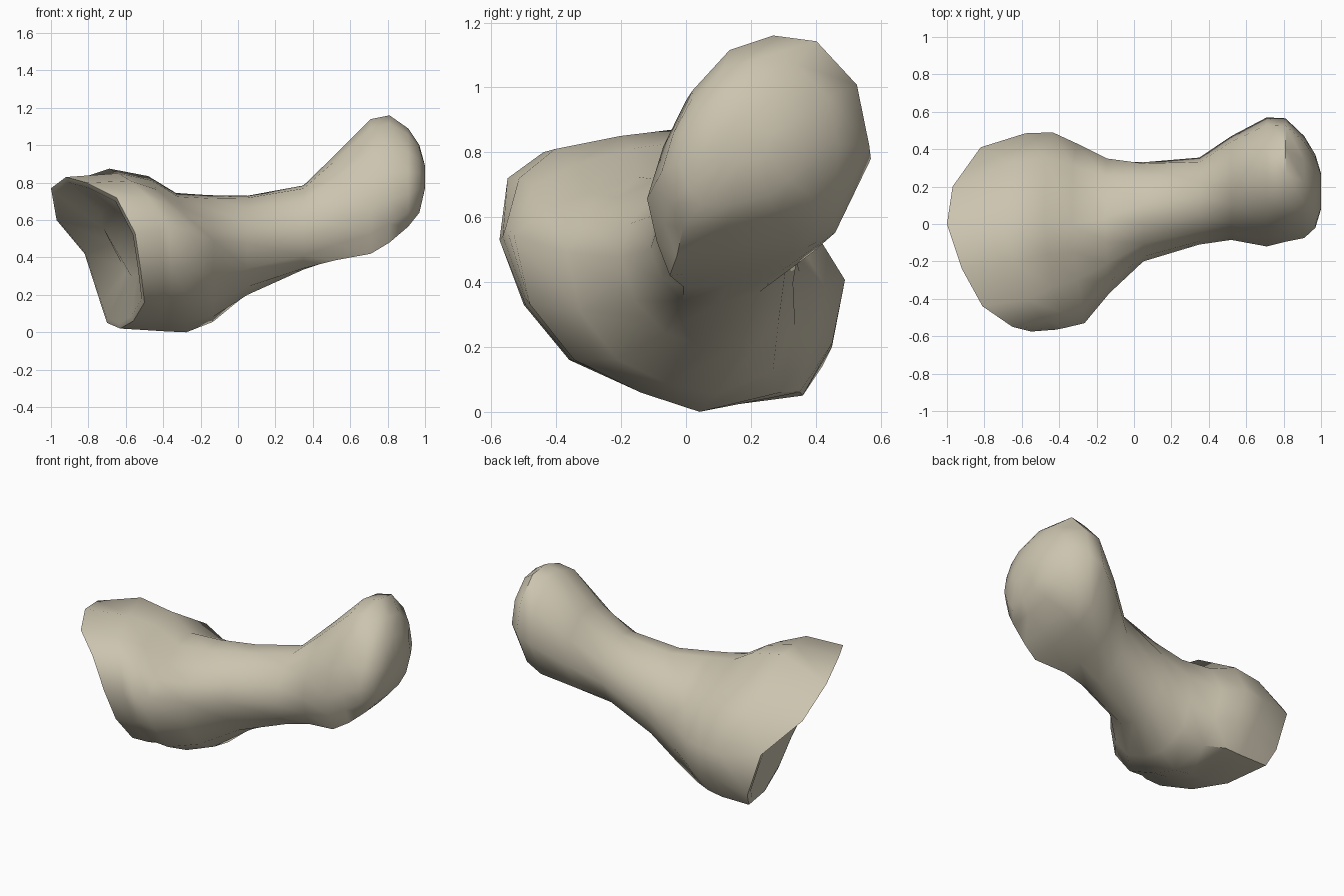
import bpy, bmesh
from math import sin, cos, radians
from mathutils import Vector

cube = bpy.data.objects.get("Cube")
if cube:
    bpy.data.objects.remove(cube, do_unlink=True)

bone = bpy.data.materials.new("aged bone")
bone.use_nodes = True
colour = (0.6, 0.55, 0.43, 1)
bone.diffuse_color = colour
bone.node_tree.nodes["Principled BSDF"].inputs["Base Color"].default_value = colour

# Rim of the hollow, flared end, running from the top over the front and round
rim = [Vector(p) for p in (
    (-1, 0, .77), (-.92, -.24, .83), (-.81, -.44, .8), (-.65, -.55, .72),
    (-.55, -.575, .53), (-.52, -.5, .33), (-.5, -.36, .16), (-.56, -.14, .06),
    (-.63, .1, .02), (-.7, .36, .05), (-.73, .42, .14), (-.82, .41, .42),
    (-.97, .2, .6))]
# Collar behind the rim, in the same order (y, z)
collar = [(0, .875), (-.2, .85), (-.4, .81), (-.51, .72), (-.56, .54), (-.49, .33),
          (-.35, .16), (-.14, .07), (.06, .01), (.36, .05), (.45, .2), (.485, .39),
          (.33, .62)]
# Neck of the flare, with a ridge along its front
neck = [(0, .74), (-.15, .72), (-.3, .67), (-.44, .62), (-.54, .54), (-.49, .33),
        (-.35, .16), (-.14, .06), (.05, 0), (.31, .06), (.41, .2), (.45, .38), (.33, .58)]
# Profile of the rounded knuckle
knuckle = [(.26, 1.15), (.12, 1.1), (0, .96), (-.07, .81), (-.12, .64),
           (-.09, .5), (-.05, .39), (.12, .41), (.33, .46), (.46, .53),
           (.57, .77), (.53, .98), (.4, 1.13)]
count = len(rim)


def unit(points):
    """Stretch a profile to fill the unit square."""
    ys, zs = zip(*points)
    return [((y - min(ys)) / (max(ys) - min(ys)), (z - min(zs)) / (max(zs) - min(zs)))
            for y, z in points]


collar_unit = unit(collar)
neck_unit = unit(neck)
knuckle_unit = unit(knuckle)
round_unit = unit([(cos(radians(80 + 360 * i / count)), sin(radians(80 + 360 * i / count)))
                   for i in range(count)])
mean_x = sum(p.x for p in rim) / count


def section(x, tilt, first, second, mix, y0, y1, z0, z1):
    """Ring fitted to a box, blended between two profiles."""
    blend = unit([(r[0] + (s[0] - r[0]) * mix, r[1] + (s[1] - r[1]) * mix)
                  for r, s in zip(first, second)])
    return [Vector((x + tilt * (p.x - mean_x), y0 + u * (y1 - y0), z0 + v * (z1 - z0)))
            for p, (u, v) in zip(rim, blend)]


# Hollow end: sunken floor, inner lip, outer rim
centre = sum(rim, Vector()) / count
floor = [centre + (p - centre) * .45 + Vector((.11, .05, .06)) for p in rim]
lip = [centre + (p - centre) * .93 for p in rim]
rings = [floor, lip, rim]

# Flare, shaft and knuckle
rings += [section(*s) for s in (
    (-.52, .6, collar_unit, neck_unit, 0, -.565, .485, .01, .875),
    (-.41, .25, collar_unit, neck_unit, .6, -.555, .49, .005, .835),
    (-.29, .15, collar_unit, neck_unit, 1, -.53, .43, 0, .745),
    (-.14, .05, round_unit, neck_unit, .75, -.37, .35, .055, .733),
    (.05, 0, round_unit, neck_unit, .4, -.2, .33, .2, .73),
    (.35, 0, round_unit, knuckle_unit, .4, -.11, .355, .335, .785),
    (.52, 0, round_unit, knuckle_unit, .8, -.085, .47, .385, .95),
    (.71, 0, round_unit, knuckle_unit, 1, -.12, .57, .42, 1.14),
    (.81, 0, round_unit, knuckle_unit, 1, -.095, .565, .48, 1.16),
    (.91, 0, round_unit, knuckle_unit, .9, -.075, .47, .565, 1.09),
    (.97, 0, round_unit, knuckle_unit, .6, -.02, .37, .64, 1),
    (1, 0, round_unit, knuckle_unit, .5, .08, .27, .77, .89))]

bm = bmesh.new()
loops = [[bm.verts.new(p) for p in ring] for ring in rings]
for a, b in zip(loops, loops[1:]):
    for i in range(count):
        j = (i + 1) % count
        bm.faces.new((a[i], a[j], b[j], b[i]))
bm.faces.new(loops[0])
bm.faces.new(loops[-1])
bmesh.ops.recalc_face_normals(bm, faces=bm.faces)
mesh = bpy.data.meshes.new("bone_body")
bm.to_mesh(mesh)
bm.free()
mesh.materials.append(bone)
body = bpy.data.objects.new("bone_body", mesh)
bpy.context.collection.objects.link(body)

# Smooth skin with a crisp rim
bpy.ops.object.select_all(action="DESELECT")
body.select_set(True)
bpy.context.view_layer.objects.active = body
bpy.ops.object.shade_smooth_by_angle(angle=radians(45))
